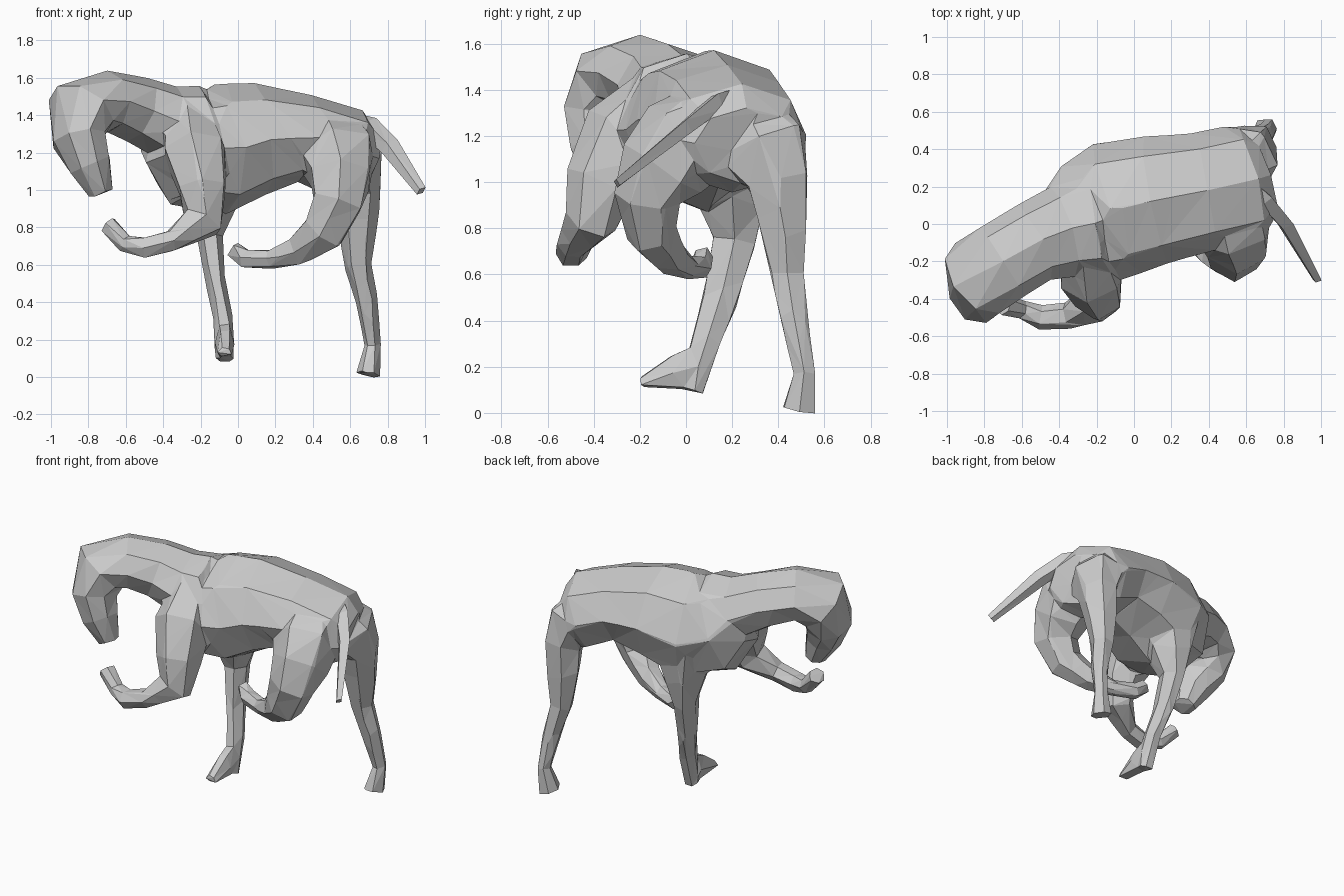
import bpy, bmesh, math
from mathutils import Vector


def loft(bm, rings, ref, sides=6):
    """Closed tube through rings (x, y, z, half width along ref, half depth)."""
    pts = [Vector(r[:3]) for r in rings]
    loops = []
    for i, r in enumerate(rings):
        t = (pts[min(i + 1, len(pts) - 1)] - pts[max(i - 1, 0)]).normalized()
        side = Vector(ref)
        side = (side - t * side.dot(t)).normalized()
        up = t.cross(side)
        loops.append([bm.verts.new(pts[i]
                      + side * r[3] * math.cos(2 * math.pi * k / sides)
                      + up * r[4] * math.sin(2 * math.pi * k / sides))
                      for k in range(sides)])
    faces = [bm.faces.new(loops[0][::-1]), bm.faces.new(loops[-1])]
    for a, b in zip(loops, loops[1:]):
        for k in range(sides):
            n = (k + 1) % sides
            faces.append(bm.faces.new((a[k], a[n], b[n], b[k])))
    bmesh.ops.recalc_face_normals(bm, faces=faces)


def to_object(bm, name):
    bmesh.ops.triangulate(bm, faces=bm.faces[:])
    mesh = bpy.data.meshes.new(name)
    bm.to_mesh(mesh)
    bm.free()
    obj = bpy.data.objects.new(name, mesh)
    bpy.context.collection.objects.link(obj)
    return obj


bm = bmesh.new()
# Rump, barrel and chest
loft(bm, [
    (0.69, 0.25, 1.16, .23, .17),
    (0.59, 0.22, 1.19, .32, .25),
    (0.36, 0.17, 1.275, .32, .235),
    (0.12, 0.13, 1.275, .345, .30),
    (-0.10, 0.08, 1.22, .37, .35),
    (-0.25, 0.00, 1.235, .34, .335),
    (-0.37, -0.05, 1.33, .27, .22)], (-.27, .96, 0), 8)

# Arched neck and lowered head
loft(bm, [
    (-0.22, 0.00, 1.34, .28, .22),
    (-0.38, -0.04, 1.36, .25, .20),
    (-0.54, -0.10, 1.43, .22, .18),
    (-0.70, -0.20, 1.475, .22, .165),
    (-0.84, -0.29, 1.43, .23, .185),
    (-0.85, -0.35, 1.27, .20, .145),
    (-0.79, -0.37, 1.13, .14, .12),
    (-0.73, -0.36, 0.98, .08, .07)], (-.33, .94, 0), 8)

# Raised near front leg, folded forwards
loft(bm, [
    (-0.26, -0.10, 1.38, .14, .13),
    (-0.23, -0.26, 1.20, .20, .18),
    (-0.19, -0.37, 1.00, .16, .14),
    (-0.19, -0.41, 0.83, .12, .12),
    (-0.35, -0.49, 0.73, .075, .065),
    (-0.50, -0.50, 0.69, .070, .065),
    (-0.60, -0.46, 0.71, .055, .055),
    (-0.70, -0.43, 0.82, .065, .06)], (0, 1, 0))

# Planted far front leg and its hoof
loft(bm, [
    (-0.14, 0.17, 1.12, .23, .23),
    (-0.14, 0.20, 0.92, .14, .17),
    (-0.15, 0.21, 0.75, .070, .11),
    (-0.12, 0.15, 0.50, .055, .09),
    (-0.08, 0.09, 0.32, .055, .075),
    (-0.07, 0.03, 0.09, .055, .055)], (1, 0, 0))
loft(bm, [
    (-0.07, 0.06, 0.19, .052, .12),
    (-0.07, -0.03, 0.18, .055, .095),
    (-0.07, -0.20, 0.13, .050, .025)], (1, 0, 0))

# Raised near hind leg, curled under the belly
loft(bm, [
    (0.50, 0.12, 1.32, .14, .17),
    (0.53, 0.00, 1.20, .21, .22),
    (0.55, -0.10, 1.06, .20, .18),
    (0.53, -0.17, 0.93, .145, .15),
    (0.46, -0.15, 0.78, .115, .13),
    (0.33, -0.07, 0.68, .08, .09),
    (0.18, 0.00, 0.63, .058, .058),
    (0.04, 0.06, 0.63, .058, .058),
    (-0.03, 0.08, 0.69, .045, .05)], (0, 1, 0))

# Planted far hind leg
loft(bm, [
    (0.54, 0.27, 1.27, .10, .15),
    (0.60, 0.34, 1.15, .18, .21),
    (0.65, 0.40, 1.00, .12, .15),
    (0.64, 0.42, 0.82, .11, .12),
    (0.64, 0.44, 0.60, .075, .085),
    (0.69, 0.47, 0.40, .062, .07),
    (0.72, 0.515, 0.17, .046, .055),
    (0.695, 0.49, 0.01, .070, .085)], (1, 0, 0))

# Fuse the parts into one skin, then cut down to flat low-poly facets
body = to_object(bm, "animal_body")
remesh = body.modifiers.new("fuse", 'REMESH')
remesh.mode = 'VOXEL'
remesh.voxel_size = 0.014
soften = body.modifiers.new("soften", 'SMOOTH')
soften.factor = 0.5
soften.iterations = 10
deps = bpy.context.evaluated_depsgraph_get()
count = 2 * len(body.evaluated_get(deps).data.polygons)
facet = body.modifiers.new("facet", 'DECIMATE')
facet.ratio = 750 / max(count, 750)
deps.update()
low = bpy.data.meshes.new_from_object(body.evaluated_get(bpy.context.evaluated_depsgraph_get()))
body.modifiers.clear()
body.data = low
for poly in low.polygons:
    poly.use_smooth = False

# Thin tail swinging to the near side
bm = bmesh.new()
loft(bm, [
    (0.60, 0.22, 1.36, .06, .05),
    (0.70, 0.13, 1.34, .06, .045),
    (0.81, 0.00, 1.235, .055, .035),
    (0.98, -0.30, 0.995, .03, .018)], (0, .6, .8), 4)
to_object(bm, "tail")
